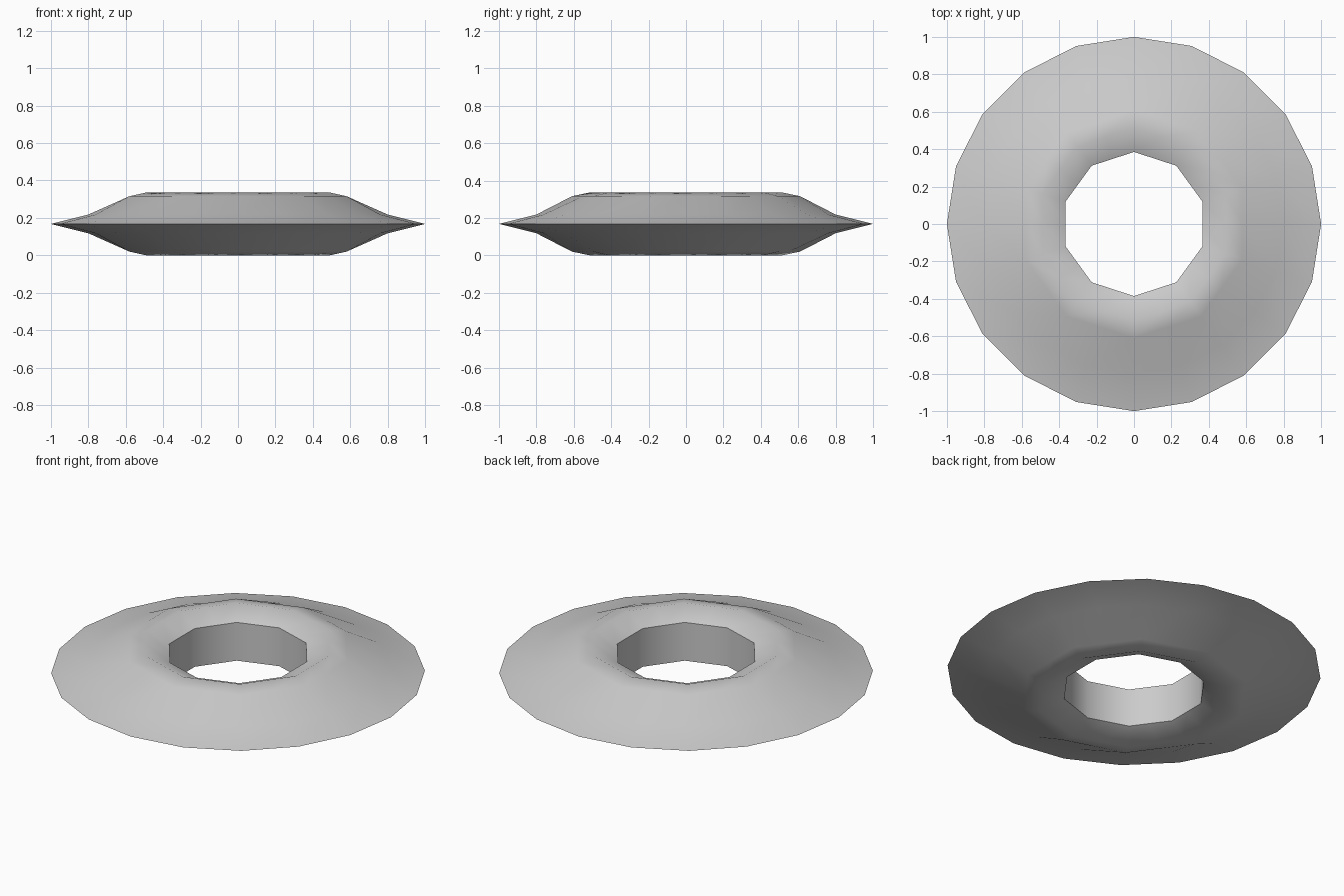
import bpy, bmesh
from math import sin, cos, pi, radians

if "Cube" in bpy.data.objects:
    bpy.data.objects.remove(bpy.data.objects["Cube"])

MID = 0.168   # height of the symmetry plane
N = 20        # rim sides; inner rings are ten-sided

# upper half profile from rim to hole: radius, height above middle, ten-sided?
upper = [(1.0, 0.0, False), (0.8, 0.05, False), (0.61, 0.148, True),
         (0.515, 0.168, True), (0.385, 0.113, True)]
lower = [(r, -h, d) for r, h, d in reversed(upper[1:])]
profile = upper + lower
SHARP = {0, len(upper) - 1, len(upper)}   # rim and both hole edges

bm = bmesh.new()
rings = []
for r, h, decagon in profile:
    ring = []
    for i in range(N):
        a = pi / 2 + 2 * pi * i / N
        k = r * cos(radians(18)) if decagon and i % 2 else r
        ring.append(bm.verts.new((k * cos(a), k * sin(a), MID + h)))
    rings.append(ring)

# skin the closed loop of rings
for j in range(len(rings)):
    a, b = rings[j], rings[(j + 1) % len(rings)]
    for i in range(N):
        n = (i + 1) % N
        bm.faces.new((a[i], a[n], b[n], b[i])).smooth = True
bmesh.ops.recalc_face_normals(bm, faces=bm.faces)

# crease the rim and the hole edges
for j in SHARP:
    for i in range(N):
        bm.edges.get((rings[j][i], rings[j][(i + 1) % N])).smooth = False

mesh = bpy.data.meshes.new("ring_body")
bm.to_mesh(mesh)
bm.free()
bpy.context.collection.objects.link(bpy.data.objects.new("ring_body", mesh))
